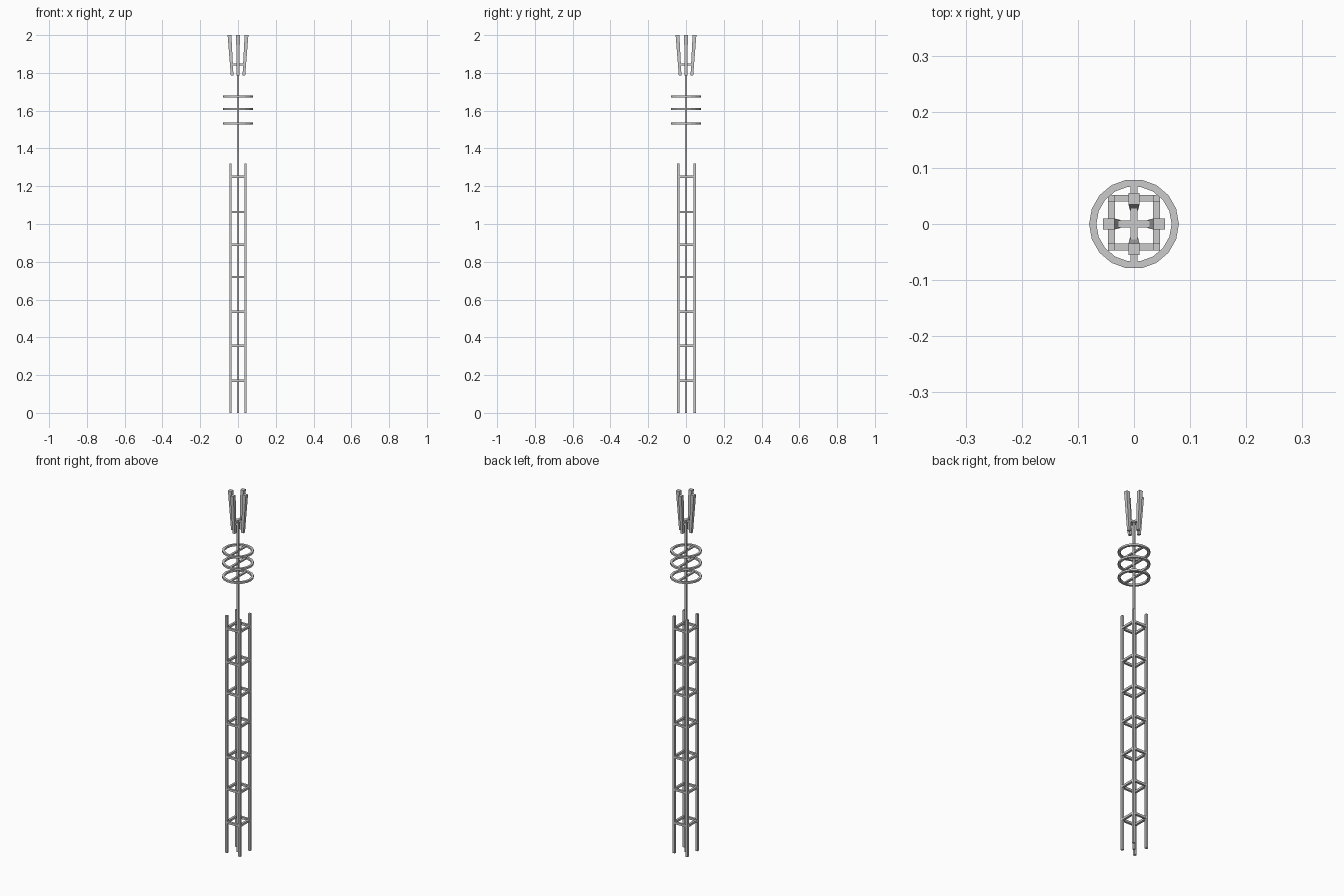
import bpy, bmesh, math
from mathutils import Vector

if "Cube" in bpy.data.objects:
    bpy.data.objects.remove(bpy.data.objects["Cube"])


def make(name, bm):
    bmesh.ops.recalc_face_normals(bm, faces=bm.faces)
    me = bpy.data.meshes.new(name)
    bm.to_mesh(me)
    bm.free()
    ob = bpy.data.objects.new(name, me)
    bpy.context.collection.objects.link(ob)
    return ob


def box(name, lo, hi):
    lo, hi = Vector(lo), Vector(hi)
    bm = bmesh.new()
    bmesh.ops.create_cube(bm, size=1)
    for v in bm.verts:
        v.co = Vector((c * s for c, s in zip(v.co, hi - lo))) + (lo + hi) / 2
    return make(name, bm)


LX = 0.04                # leg positions
LY = (-0.041, 0.046)
H = 0.006                # half thickness of legs and rungs
LEG_TOP = 1.32

# Corner legs
for x in (-LX, LX):
    for y in LY:
        box("corner_leg", (x - H, y - H, 0), (x + H, y + H, LEG_TOP))

# Square frames of rungs between the legs
for z in (0.17, 0.355, 0.535, 0.72, 0.89, 1.063, 1.25):
    for y in LY:
        box("rung_x", (-LX, y - H, z - H), (LX, y + H, z + H))
    for x in (-LX, LX):
        box("rung_y", (x - H, LY[0], z - H), (x + H, LY[1], z + H))

# Central pole
box("central_pole", (-H, -H, 0), (H, H, 1.85))

# Flat 18-sided rings, each held by a spoke through the pole
SIDES = 18
for z in (1.532, 1.608, 1.675):
    bm = bmesh.new()
    loops = []
    for i in range(SIDES):
        a = 2 * math.pi * i / SIDES
        loops.append([bm.verts.new((r * math.cos(a), r * math.sin(a), z + dz))
                      for r, dz in ((0.08, -.005), (0.08, .005), (0.067, .005), (0.067, -.005))])
    for i in range(SIDES):
        p, q = loops[i], loops[(i + 1) % SIDES]
        for k in range(4):
            bm.faces.new((p[k], q[k], q[(k + 1) % 4], p[(k + 1) % 4]))
    make("ring", bm)
    box("ring_spoke", (-H, -0.07, z - 0.004), (H, 0.07, z + 0.004))

# Four tapered prongs leaning outward, with a cross brace
for i in range(4):
    bm = bmesh.new()
    bmesh.ops.create_cube(bm, size=2)
    for v in bm.verts:
        top = v.co.z > 0
        h, c = (0.01, 0.045) if top else (0.007, 0.031)
        v.co = Vector((c + v.co.x * h, v.co.y * h, 2.0 if top else 1.785))
    ob = make("prong", bm)
    ob.rotation_euler.z = i * math.pi / 2
box("prong_brace_x", (-0.035, -H, 1.838), (0.035, H, 1.85))
box("prong_brace_y", (-H, -0.035, 1.838), (H, 0.035, 1.85))
